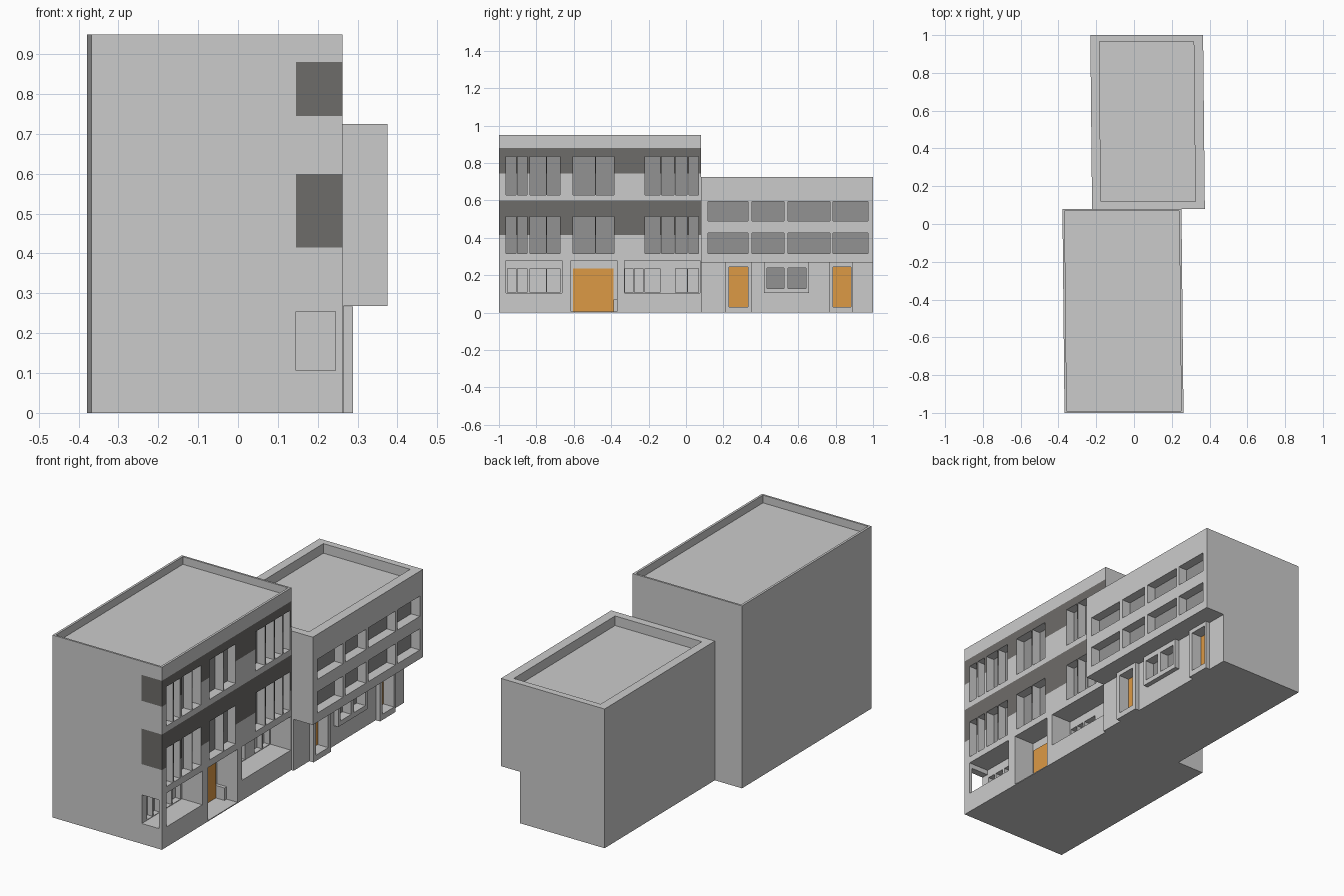
import bpy, bmesh
from mathutils import Vector

if "Cube" in bpy.data.objects:
    bpy.data.objects.remove(bpy.data.objects["Cube"])


def mat(name, rgb):
    m = bpy.data.materials.new(name)
    m.diffuse_color = (*rgb, 1)
    m.use_nodes = True
    m.node_tree.nodes["Principled BSDF"].inputs["Base Color"].default_value = m.diffuse_color
    return m


WALL = mat("wall", (0.8, 0.8, 0.8))
DARK = mat("dark_band", (0.155, 0.15, 0.143))
GLASS = mat("glass", (0.29, 0.29, 0.29))
WOOD = mat("door_wood", (0.72, 0.32, 0.06))


def add_box(bm, x0, x1, y0, y1, z0, z1):
    vs = bmesh.ops.create_cube(bm, size=1)["verts"]
    for v in vs:
        v.co = Vector((x1 if v.co.x > 0 else x0,
                       y1 if v.co.y > 0 else y0,
                       z1 if v.co.z > 0 else z0))


def to_object(bm, name, material=None):
    bmesh.ops.recalc_face_normals(bm, faces=bm.faces)
    me = bpy.data.meshes.new(name)
    bm.to_mesh(me)
    bm.free()
    if material:
        me.materials.append(material)
    ob = bpy.data.objects.new(name, me)
    bpy.context.collection.objects.link(ob)
    return ob


def boxes(name, items, material=None):
    bm = bmesh.new()
    for b in items:
        add_box(bm, *b)
    return to_object(bm, name, material)


def cut(body, items):
    """Subtract boxes from a body and keep the result as its mesh."""
    cutter = boxes("cutter", items)
    cutter.hide_render = True
    mod = body.modifiers.new("openings", 'BOOLEAN')
    mod.operation = 'DIFFERENCE'
    mod.solver = 'EXACT'
    mod.use_self = True
    mod.object = cutter
    dg = bpy.context.evaluated_depsgraph_get()
    me = bpy.data.meshes.new_from_object(body.evaluated_get(dg))
    body.modifiers.clear()
    body.data = me
    bpy.data.objects.remove(cutter)


def skew(objs, y_ref):
    """The walls drift slightly in plan."""
    for ob in objs:
        for v in ob.data.vertices:
            v.co.x -= 0.01 * (v.co.y - y_ref)


# ---------- tall building: body with dark facade bands ----------
FX, BACK = 0.262, 0.145
BANDS = [(0.415, 0.60), (0.745, 0.88)]
bm = bmesh.new()
add_box(bm, -0.368, FX, -1, 0.08, 0, 0.95)
planes = [((0, 0, z), (0, 0, 1)) for b in BANDS for z in b] + [((BACK, 0, 0), (1, 0, 0))]
for co, no in planes:
    bmesh.ops.bisect_plane(bm, geom=bm.verts[:] + bm.edges[:] + bm.faces[:],
                           plane_co=co, plane_no=no)
bm.normal_update()
for f in bm.faces:
    c = f.calc_center_median()
    in_band = any(a < c.z < b for a, b in BANDS)
    if in_band and c.x > BACK and (f.normal.x > 0.5 or f.normal.y < -0.5):
        f.material_index = 1
tall = to_object(bm, "tall_building", WALL)
tall.data.materials.append(DARK)

# upper windows, recessed loggias and roof well
tall_windows = [(-0.963, -0.909), (-0.90, -0.85), (-0.834, -0.749), (-0.743, -0.674),
                (-0.604, -0.487), (-0.481, -0.385), (-0.22, -0.139), (-0.132, -0.064),
                (-0.057, 0.005), (0.016, 0.067)]
tall_rows = [(0.315, 0.515), (0.63, 0.835)]
cuts = [(0.21, 0.3, a, b, z0, z1) for a, b in tall_windows for z0, z1 in tall_rows]
cuts += [(BACK, 0.3, -0.963, -0.663, 0.105, 0.28),      # corner loggia, side
         (BACK + 0.001, 0.245, -1.05, -0.664, 0.106, 0.255),  # corner loggia, front
         (BACK, 0.3, -0.615, -0.37, 0.005, 0.28),       # entrance
         (BACK, 0.3, -0.33, 0.076, 0.105, 0.28),        # right loggia
         (-0.356, 0.25, -0.99, 0.07, 0.91, 1.0)]        # roof well
inner = [(-0.955, -0.909), (-0.90, -0.85), (-0.834, -0.749), (-0.743, -0.674),
         (-0.325, -0.283), (-0.276, -0.23), (-0.22, -0.139), (-0.057, 0.005), (0.012, 0.067)]
cuts += [(0.115, 0.16, a, b, 0.108, 0.235) for a, b in inner]
cut(tall, cuts)

tall_parts = [
    tall,
    boxes("tall_window_panes", [(0.209, 0.214, a, b, z0, z1)
                                for a, b in tall_windows for z0, z1 in tall_rows], GLASS),
    boxes("entrance_door", [(0.14, 0.15, -0.604, -0.387, 0.005, 0.235)], WOOD),
    boxes("entrance_plinth", [(0.146, 0.20, -0.388, -0.37, 0.005, 0.07)]),
]
skew(tall_parts, -1)

# ---------- low building: overhanging upper floors over a set-back base ----------
LX, UX = 0.265, 0.375
profile = [(-0.222, 0), (LX, 0), (LX, 0.268), (UX, 0.268), (UX, 0.725), (-0.222, 0.725)]
bm = bmesh.new()
face = bm.faces.new([bm.verts.new((x, 0.08, z)) for x, z in profile])
ext = bmesh.ops.extrude_face_region(bm, geom=[face])["geom"]
bmesh.ops.translate(bm, vec=(0, 0.92, 0),
                    verts=[g for g in ext if isinstance(g, bmesh.types.BMVert)])
low = to_object(bm, "low_building")

low_windows = [(0.118, 0.332), (0.353, 0.524), (0.545, 0.77), (0.786, 0.973)]
low_rows = [(0.315, 0.425), (0.49, 0.595)]
low_doors = [(0.23, 0.332), (0.786, 0.882)]
shop_panes = [(0.433, 0.524), (0.545, 0.642)]
cuts = [(UX - 0.055, 0.45, a, b, z0, z1) for a, b in low_windows for z0, z1 in low_rows]
cuts += [(LX - 0.04, 0.3, a, b, 0.03, 0.245) for a, b in low_doors]
cuts += [(LX - 0.03, 0.3, a, b, 0.13, 0.24) for a, b in shop_panes]
cuts += [(-0.175, 0.325, 0.12, 0.965, 0.675, 0.8)]      # roof well
cut(low, cuts)


# protruding surrounds made of bars
def surround(y0, y1, z0, z1, holes, hz0, hz1):
    x0, x1 = LX, 0.29
    bars = [(x0, x1, y0, y1, z0, hz0), (x0, x1, y0, y1, hz1, z1)]
    edges = [y0] + [e for h in holes for e in h] + [y1]
    bars += [(x0, x1, a, b, hz0, hz1) for a, b in zip(edges[::2], edges[1::2])]
    return bars


low_parts = [
    low,
    boxes("low_window_panes", [(UX - 0.056, UX - 0.05, a, b, z0, z1)
                               for a, b in low_windows for z0, z1 in low_rows], GLASS),
    boxes("shop_window_panes", [(LX - 0.031, LX - 0.025, a, b, 0.13, 0.24)
                                for a, b in shop_panes], GLASS),
    boxes("street_doors", [(LX - 0.041, LX - 0.035, a, b, 0.03, 0.245)
                           for a, b in low_doors], WOOD),
    boxes("left_door_surround", surround(0.21, 0.353, 0, 0.267, low_doors[:1], 0.03, 0.245)),
    boxes("right_door_surround", surround(0.765, 0.893, 0, 0.267, low_doors[1:], 0.03, 0.245)),
    boxes("shop_window_surround", surround(0.417, 0.658, 0.105, 0.267, shop_panes, 0.13, 0.24)),
]
skew(low_parts, 0.08)
